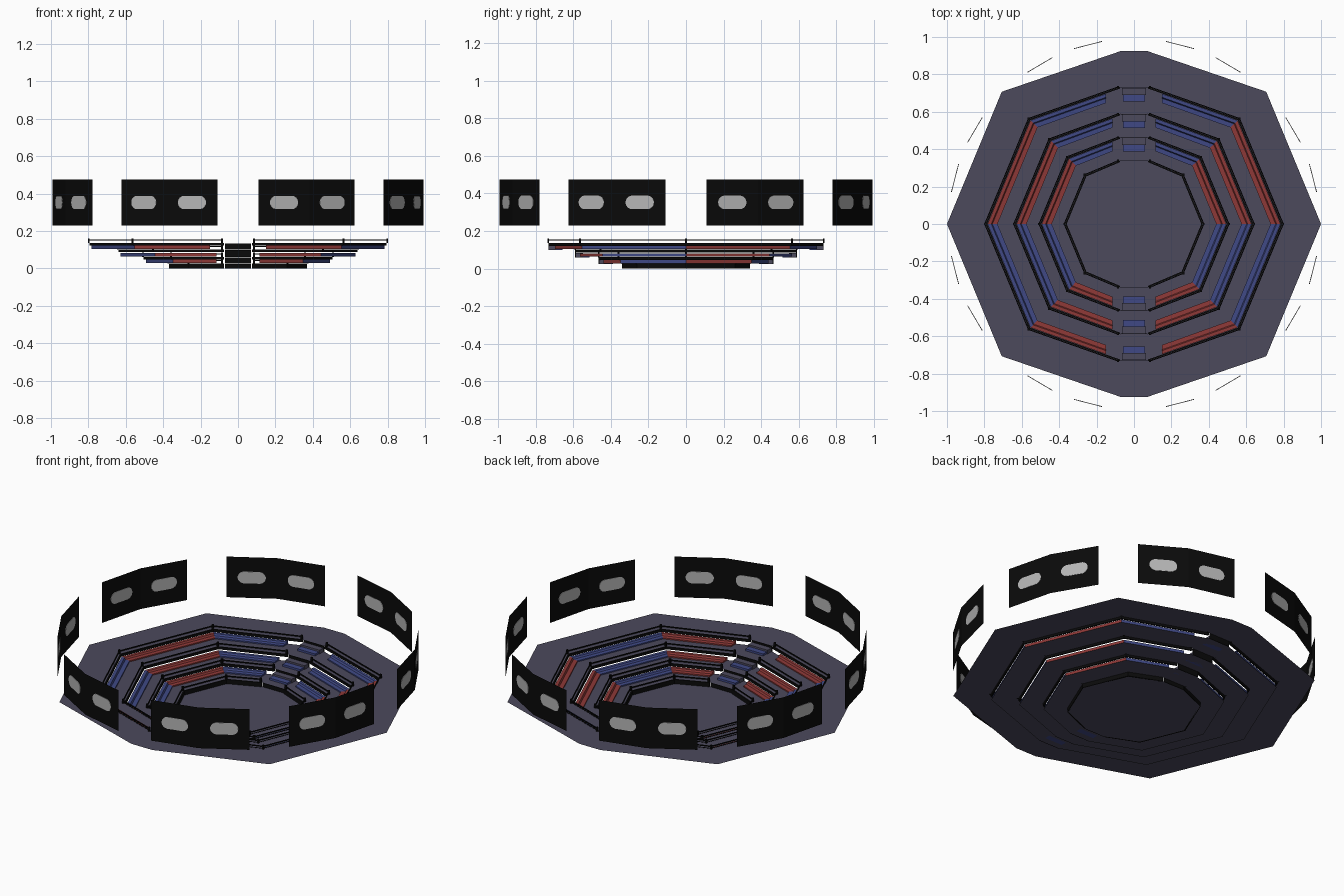
import bpy, bmesh, math
from mathutils import Vector, Matrix

if "Cube" in bpy.data.objects:
    bpy.data.objects.remove(bpy.data.objects["Cube"])


def material(name, rgb):
    m = bpy.data.materials.new(name)
    m.diffuse_color = (*rgb, 1)
    m.use_nodes = True
    m.node_tree.nodes["Principled BSDF"].inputs["Base Color"].default_value = m.diffuse_color
    return m


GREY = material("slate_floor", (0.072, 0.067, 0.108))
RED = material("seat_red", (0.27, 0.04, 0.038))
BLUE = material("seat_blue", (0.05, 0.066, 0.235))
BLACK = material("black", (0.003, 0.003, 0.003))
LIGHT = material("light_grey", (0.46, 0.46, 0.46))


def make(name, bm, mat):
    bmesh.ops.recalc_face_normals(bm, faces=bm.faces)
    me = bpy.data.meshes.new(name)
    bm.to_mesh(me)
    bm.free()
    me.materials.append(mat)
    ob = bpy.data.objects.new(name, me)
    bpy.context.collection.objects.link(ob)
    return ob


def plan(k, r, xe=0.07):
    """Corner k (0 front .. 4 back) of the right half of the arena outline."""
    s = 0.707 * r
    if k in (1, 3):
        return (s, s * (k - 2))
    if k == 2:
        return (r, 0)
    t = (xe - 0.07) / (s - 0.07)
    return (xe, (0.925 * r + (s - 0.925 * r) * t) * (k - 2) / 2)


def outline(r):
    right = [plan(k, r) for k in range(5)]
    return right + [(-x, y) for x, y in reversed(right)]


def sweep(bm, profile, ks, side, xe):
    """Sweep a closed (radius, z) profile along some outline corners."""
    loops = []
    for k in ks:
        pts = [(plan(k, r, xe), z) for r, z in profile]
        loops.append([bm.verts.new((side * p[0], p[1], z)) for p, z in pts])
    n = len(profile)
    for a, b in zip(loops, loops[1:]):
        for i in range(n):
            bm.faces.new((a[i], a[(i + 1) % n], b[(i + 1) % n], b[i]))
    bm.faces.new(loops[0])
    bm.faces.new(loops[-1])


def rect(r0, r1, z0, z1):
    return [(r0, z0), (r0, z1), (r1, z1), (r1, z0)]


def add_box(bm, x0, x1, y0, y1, z0, z1):
    m = (Matrix.Translation(((x0 + x1) / 2, (y0 + y1) / 2, (z0 + z1) / 2))
         @ Matrix.Diagonal((abs(x1 - x0), abs(y1 - y0), z1 - z0, 1)))
    bmesh.ops.create_cube(bm, size=1, matrix=m)


RADII = [0.365, 0.5, 0.635, 0.79, 1.0]
LEVELS = [0.0, 0.025, 0.06, 0.1, 0.135]

# Flat floors: centre court and stepped terraces
bm = bmesh.new()
bm.faces.new([bm.verts.new((x, y, 0)) for x, y in outline(RADII[0])])
make("court_floor", bm, GREY)
for i in range(1, 5):
    bm = bmesh.new()
    a, b = ([bm.verts.new((x, y, LEVELS[i])) for x, y in outline(r)]
            for r in (RADII[i - 1], RADII[i]))
    for j in range(10):
        bm.faces.new((a[j], a[(j + 1) % 10], b[(j + 1) % 10], b[j]))
    make(f"terrace_floor_{i}", bm, GREY)

# Kerbs, railings and posts at the inner edge of each terrace
kerbs, rails, posts, risers = (bmesh.new() for _ in range(4))
for i in range(4):
    r, low, top = RADII[i], LEVELS[i], LEVELS[i + 1]
    kerb_low = 0.0 if i == 0 else top - 0.014
    for side in (-1, 1):
        sweep(kerbs, rect(r - 0.005, r + 0.004, kerb_low, top + 0.001), range(5), side, 0.075)
        sweep(rails, rect(r + 0.005, r + 0.011, top + 0.013, top + 0.019), range(5), side, 0.085)
        for k in range(5):
            x, y = plan(k, r + 0.008, 0.085)
            x *= side
            add_box(posts, x - 0.005, x + 0.005, y - 0.005, y + 0.005, top, top + 0.025)
    for s in (-1, 1):
        y = s * 0.925 * r
        add_box(risers, -0.07, 0.07, y - 0.002, y + 0.002, low, top - 0.001)
make("terrace_kerbs", kerbs, BLACK)
make("railing_bars", rails, BLACK)
make("railing_posts", posts, BLACK)
make("aisle_risers", risers, BLACK)

# Seat rows: colours alternate by segment, front to back
for i in range(1, 4):
    r, z = RADII[i], LEVELS[i]
    row = [(r - 0.06, z + 0.003), (r - 0.06, z + 0.01), (r - 0.033, z + 0.011),
           (r - 0.027, z + 0.021), (r - 0.007, z + 0.021), (r - 0.007, z + 0.003)]
    for mat, segs in ((RED, (0, 2)), (BLUE, (1, 3))):
        bm = bmesh.new()
        for seg in segs:
            for side in (-1, 1):
                sweep(bm, row, (seg, seg + 1), side, 0.15 if i == 3 else 0.115)
        make(f"seat_row_{i}_{'red' if mat is RED else 'blue'}", bm, mat)

# Aisle steps: blue lower tread and grey upper tread, front and back
lower, upper = bmesh.new(), bmesh.new()
for i in range(1, 4):
    z = LEVELS[i]
    for s in (-1, 1):
        y = 0.925 * RADII[i]
        add_box(lower, -0.06, 0.06, s * (y - 0.075), s * (y - 0.04), z, z + 0.012)
        add_box(upper, -0.065, 0.065, s * (y - 0.04), s * (y - 0.003), z, z + 0.023)
make("aisle_lower_steps", lower, BLUE)
make("aisle_upper_steps", upper, GREY)

# Ring of hanging screens: eight folded pairs, each panel with a rounded light patch
screens, patches = bmesh.new(), bmesh.new()
R, Z0, Z1 = 0.998, 0.228, 0.475
for k in range(8):
    mid = 22.5 + 45 * k
    ring = [Vector((R * math.cos(math.radians(mid + d)), R * math.sin(math.radians(mid + d)), 0))
            for d in (-16.2, 0, 16.2)]
    for a, b in zip(ring, ring[1:]):
        screens.faces.new([screens.verts.new((p.x, p.y, z))
                           for p, z in ((a, Z0), (b, Z0), (b, Z1), (a, Z1))])
        along = (b - a).normalized()
        normal = Vector((along.y, -along.x, 0))
        centre = (a + b) / 2 + Vector((0, 0, 0.352))
        faces = []
        for off in (-0.002, 0.002):
            loop = []
            for j in range(20):
                t = 2 * math.pi * (j + 0.5) / 20
                u = 0.036 * math.cos(t) + math.copysign(0.042, math.cos(t))
                loop.append(patches.verts.new(centre + along * u + normal * off
                                              + Vector((0, 0, 0.036 * math.sin(t)))))
            patches.faces.new(loop)
            faces.append(loop)
        p, q = faces
        for j in range(20):
            n = (j + 1) % 20
            patches.faces.new((p[j], p[n], q[n], q[j]))
make("screen_panels", screens, BLACK)
make("screen_light_patches", patches, LIGHT)
